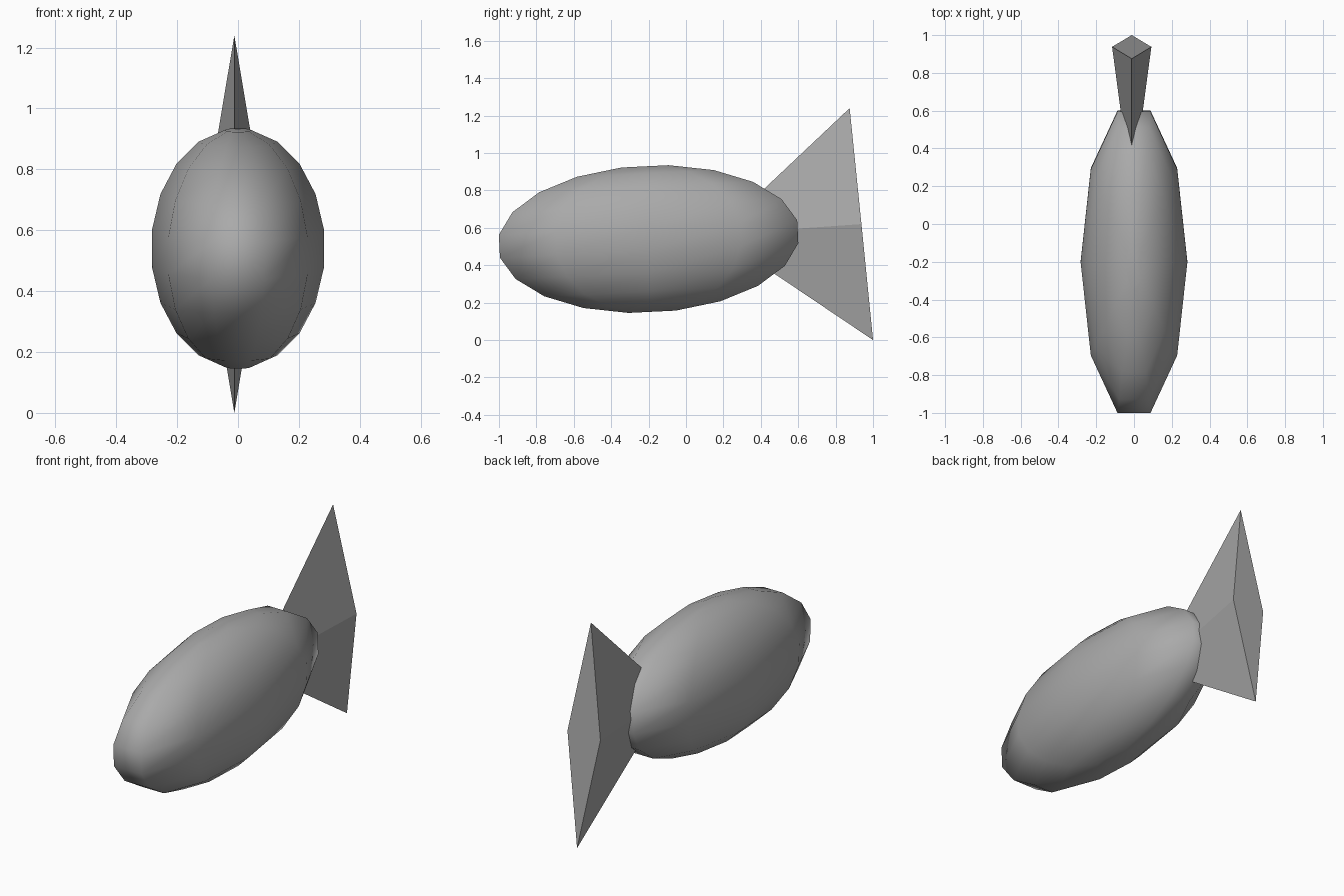
import bpy
import bmesh
import math
from mathutils import Matrix, Vector

if "Cube" in bpy.data.objects:
    bpy.data.objects.remove(bpy.data.objects["Cube"])

grey = bpy.data.materials.new("mid grey")
grey.diffuse_color = (0.4, 0.4, 0.4, 1)
grey.use_nodes = True
grey.node_tree.nodes["Principled BSDF"].inputs["Base Color"].default_value = grey.diffuse_color


def make_object(name, bm, smooth):
    bmesh.ops.recalc_face_normals(bm, faces=bm.faces)
    for f in bm.faces:
        f.smooth = smooth
    mesh = bpy.data.meshes.new(name)
    bm.to_mesh(mesh)
    bm.free()
    mesh.materials.append(grey)
    obj = bpy.data.objects.new(name, mesh)
    bpy.context.collection.objects.link(obj)
    return obj


# Body: ten-sided ellipsoid with flat caps, tipped slightly nose-down
SIDES, RINGS = 10, 10
RX, RY, RZ = 0.286, 0.85, 0.394
place = Matrix.Translation((0, -0.2, 0.54)) @ Matrix.Rotation(math.radians(2.8), 4, 'X')
bm = bmesh.new()
rings = []
for r in range(RINGS):
    lat = math.radians(-81 + 18 * r)
    ring = []
    for s in range(SIDES):
        lon = math.tau * s / SIDES
        p = Vector((RX * math.cos(lat) * math.cos(lon),
                    RY * math.cos(lat) * math.sin(lon),
                    RZ * math.sin(lat)))
        ring.append(bm.verts.new(place @ p))
    rings.append(ring)
for low, high in zip(rings, rings[1:]):
    for s in range(SIDES):
        t = (s + 1) % SIDES
        bm.faces.new((low[s], low[t], high[t], high[s]))
bm.faces.new(rings[0][::-1])
bm.faces.new(rings[-1])
make_object("body", bm, True)

# Tail fin: thin four-sided pyramid with its apex buried in the body
bm = bmesh.new()
apex = bm.verts.new((-0.012, 0.16, 0.565))
base = [bm.verts.new(p) for p in ((-0.012, 0.875, 1.24), (0.092, 0.938, 0.62),
                                  (-0.012, 1.0, 0.0), (-0.116, 0.938, 0.62))]
for i in range(4):
    bm.faces.new((apex, base[i], base[(i + 1) % 4]))
bm.faces.new(base)
make_object("tail_fin", bm, False)
